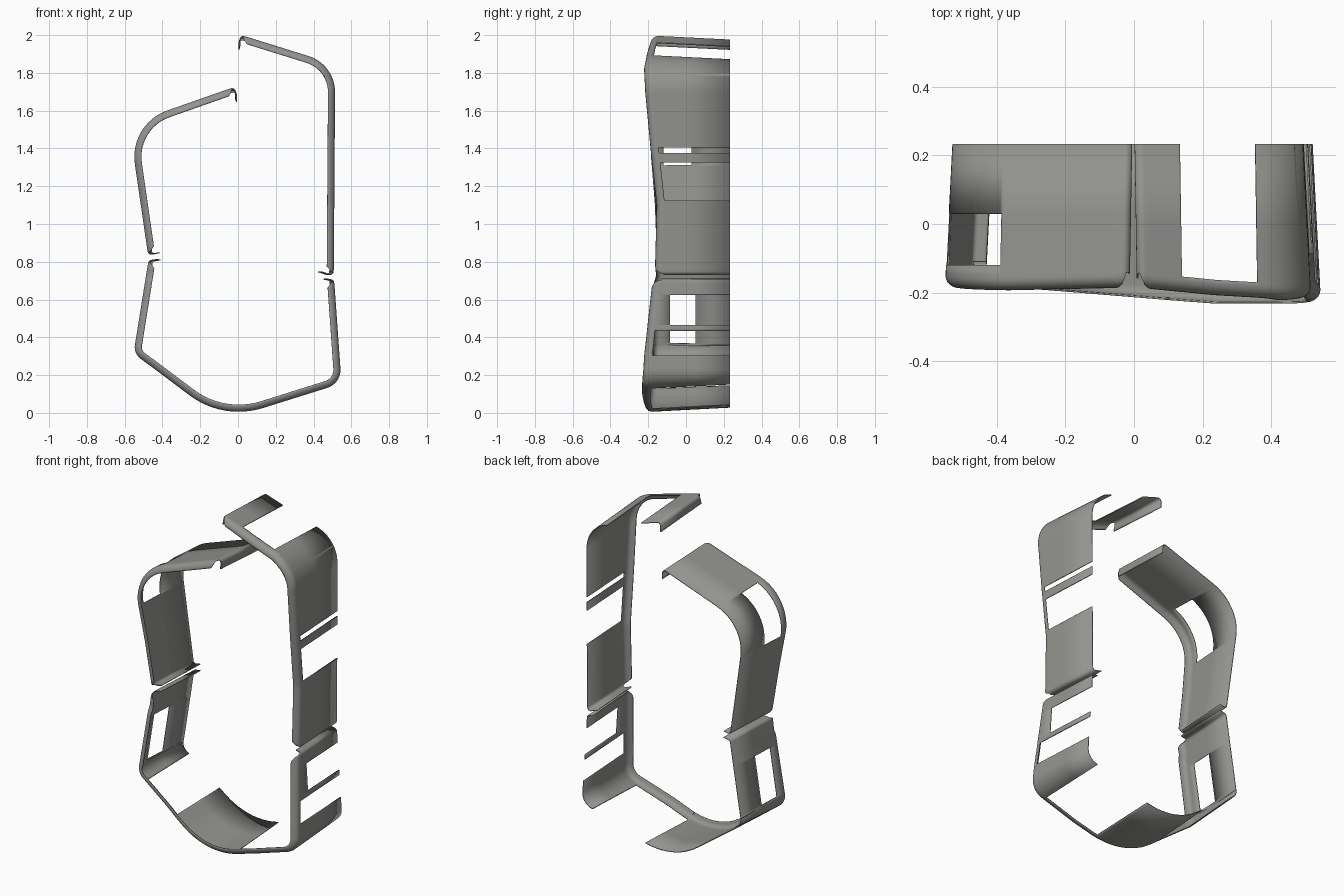
import bpy, math
from mathutils import Vector as V

if "Cube" in bpy.data.objects:
    bpy.data.objects.remove(bpy.data.objects["Cube"])

Y_BACK = 0.233
grey = bpy.data.materials.new("warm_grey")
grey.diffuse_color = (0.29, 0.29, 0.275, 1)
grey.use_nodes = True
grey.node_tree.nodes["Principled BSDF"].inputs["Base Color"].default_value = grey.diffuse_color


def lerp_table(table, v):
    if v <= table[0][0]:
        return table[0][1]
    for (a, fa), (b, fb) in zip(table, table[1:]):
        if v <= b:
            return fa + (fb - fa) * (v - a) / (b - a)
    return table[-1][1]


def clamp(v):
    return max(0.0, min(1.0, v))


def fillet_path(ctrl, step=0.012):
    """ctrl: (x, z, radius) corners -> evenly sampled rounded polyline"""
    pts = [V(ctrl[0][:2])]
    for k in range(1, len(ctrl) - 1):
        c = V(ctrl[k][:2])
        a = (V(ctrl[k - 1][:2]) - c).normalized()
        b = (V(ctrl[k + 1][:2]) - c).normalized()
        half = a.angle(b) / 2
        r = ctrl[k][2]
        t = r / math.tan(half)
        o = c + (a + b).normalized() * (r / math.sin(half))
        u, w = c + a * t - o, c + b * t - o
        sweep = u.angle(w)
        n = 12
        for i in range(n + 1):
            f = i / n
            pts.append(o + (u * math.sin((1 - f) * sweep) + w * math.sin(f * sweep)) / math.sin(sweep))
    pts.append(V(ctrl[-1][:2]))
    out = [pts[0]]
    for p, q in zip(pts, pts[1:]):
        m = max(1, math.ceil((q - p).length / step))
        out += [p.lerp(q, i / m) for i in range(1, m + 1)]
    return out


def cut_path(pts, holes):
    """add path points where the hole edges cross it"""
    for axis in (0, 1):
        for val in {h[2 * axis + k] for h in holes for k in (0, 1)}:
            out = [pts[0]]
            for p, q in zip(pts, pts[1:]):
                d0, d1 = p[axis] - val, q[axis] - val
                if d0 * d1 < 0 and min(abs(d0), abs(d1)) > 1e-5:
                    out.append(p.lerp(q, d0 / (d0 - d1)))
                out.append(q)
            pts = out
    return pts


def shell(name, ctrl, front, holes, rows):
    """panel swept along a path, front lip curled inward, ends hooked.
    holes: x0, x1, z0, z1, y0, y1 (y0 None = starts behind the rim)"""
    pts = cut_path(fillet_path(ctrl), holes)
    n = len(pts)
    s = [0.0]
    for p, q in zip(pts, pts[1:]):
        s.append(s[-1] + (q - p).length)
    hook0 = (V(ctrl[1][:2]) - V(ctrl[0][:2])).length - 0.006
    hook1 = (V(ctrl[-1][:2]) - V(ctrl[-2][:2])).length - 0.006
    e = [min(si - hook0, s[-1] - hook1 - si) for si in s]
    norm = []
    for i in range(n):
        t = (pts[min(i + 1, n - 1)] - pts[max(i - 1, 0)]).normalized()
        norm.append(V((-t.y, t.x)))
    good = [i for i in range(n) if e[i] >= 0.03]
    verts, faces, ys = [], [], []
    R, LIP, RIM = 0.045, 0.037, 0.034
    for i, p in enumerate(pts):
        yf = front(p.x, p.y)
        g = min(max(i, good[0]), good[-1])
        k = R - min(max(e[i], 0), R)
        y0 = yf + R - math.sqrt(R * R - k * k)
        lip = LIP * clamp(e[i] / 0.04)
        sect = [(lip * (1 - math.sin(a)), y0 + RIM * (1 - math.cos(a)))
                for a in [j * math.pi / 12 for j in range(7)]]
        sect.append((0, max(y0 + RIM + 0.001, yf + 0.044)))
        sect += [(0, max(y, sect[-1][1] + 0.001)) for y in rows]
        sect.append((0, Y_BACK))
        ys.append([y for _, y in sect])
        for d, y in sect:
            q = p + norm[i] * d + norm[g] * (0.021 * max(0, y - yf - RIM) / 0.4)
            verts.append((q.x, y, q.y))
    m = len(ys[0])
    for i in range(n - 1):
        c = (pts[i] + pts[i + 1]) / 2
        for j in range(m - 1):
            yc = (ys[i][j] + ys[i][j + 1] + ys[i + 1][j] + ys[i + 1][j + 1]) / 4
            if any(h[0] < c.x < h[1] and h[2] < c.y < h[3] and yc < h[5]
                   and (j >= 7 if h[4] is None else yc > h[4]) for h in holes):
                continue
            a = i * m + j
            faces.append((a, a + 1, a + m + 1, a + m))
    me = bpy.data.meshes.new(name)
    me.from_pydata(verts, [], faces)
    me.materials.append(grey)
    ob = bpy.data.objects.new(name, me)
    bpy.context.collection.objects.link(ob)
    mod = ob.modifiers.new("thickness", "SOLIDIFY")
    mod.thickness = 0.005
    mod.offset = -1
    bpy.context.view_layer.objects.active = ob
    ob.select_set(True)
    bpy.ops.object.shade_smooth_by_angle(angle=math.radians(35))
    ob.select_set(False)


# depth of the front rim by height
right_front = [(0, -.232), (.12, -.232), (.3, -.222), (.7, -.178), (.73, -.165), (1.1, -.155),
               (1.4, -.188), (1.7, -.216), (1.85, -.222), (1.93, -.207), (2.0, -.185)]
left_front = [(.84, -.155), (1.1, -.165), (1.35, -.185), (1.6, -.193), (1.73, -.185)]


def low_front(x, z):
    return lerp_table(right_front, z) + 0.045 * clamp((0.25 - x) / 0.6) * clamp((0.8 - z) / 0.5)


# lower band, left end round the bottom to the right end
shell("lower_band",
      [(-.43, .815, 0), (-.474, .808, .018), (-.553, .315, .075), (-.078, -.040, .43),
       (.548, .156, .1), (.509, .704, .018), (.472, .712, 0)],
      low_front,
      [(.3, .7, .305, .435, None, 1), (.3, .7, .465, .625, -.085, 1),
       (-.7, -.3, .37, .65, -.085, .05),
       (-.5, -.3, -.1, .36, None, 1), (.11, .46, -.1, .3, None, 1)],
      [-.085, .05])

# upper right band, bottom to top
shell("upper_right_band",
      [(.442, .745, 0), (.507, .722, .02), (.515, 1.845, .2), (.008, 2.003, .02), (.008, 1.942, 0)],
      lambda x, z: lerp_table(right_front, z),
      [(.4, .7, 1.375, 1.405, None, 1), (.4, .7, 1.125, 1.325, None, 1),
       (.14, .36, 1.8, 2.1, None, 1)],
      [0.0])

# upper left band, top to bottom
shell("upper_left_band",
      [(-.012, 1.665, 0), (-.012, 1.728, .02), (-.577, 1.53, .26), (-.476, .834, .018), (-.43, .843, 0)],
      lambda x, z: lerp_table(left_front, z),
      [(-.7, -.39, 1.31, 1.7, -.12, .03)],
      [-.12, .03])
